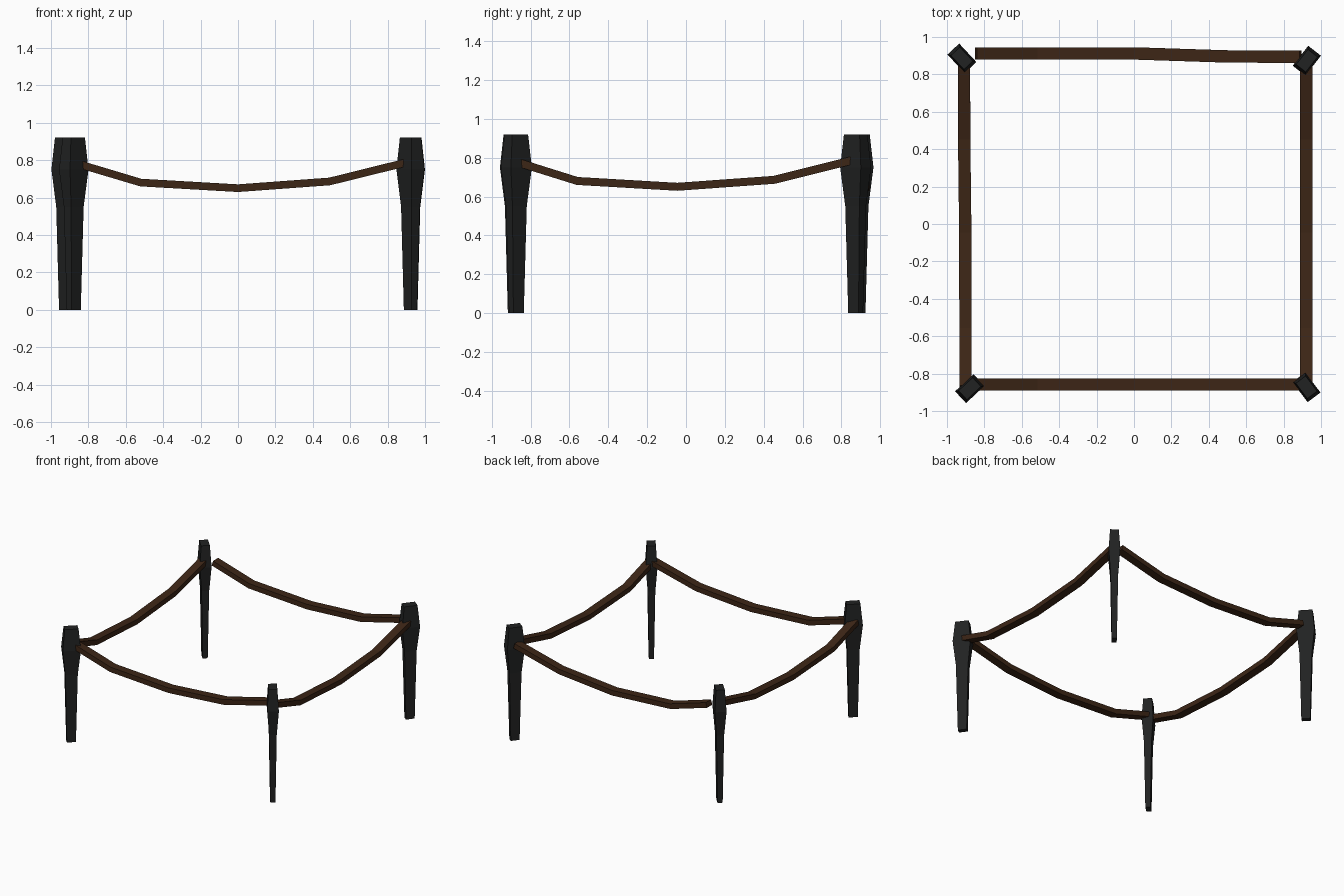
import bpy, bmesh
from math import radians
from mathutils import Vector, Matrix

if "Cube" in bpy.data.objects:
    bpy.data.objects.remove(bpy.data.objects["Cube"])


def material(name, color):
    m = bpy.data.materials.new(name)
    m.diffuse_color = (*color, 1)
    m.use_nodes = True
    m.node_tree.nodes["Principled BSDF"].inputs["Base Color"].default_value = m.diffuse_color
    return m


IRON = material("dark_iron", (0.015, 0.016, 0.016))
WOOD = material("brown_rail", (0.046, 0.019, 0.008))


def loft(name, rings, mat):
    """Skin a row of four-cornered rings and cap both ends."""
    bm = bmesh.new()
    rows = [[bm.verts.new(p) for p in ring] for ring in rings]
    for a, b in zip(rows, rows[1:]):
        for i in range(4):
            j = (i + 1) % 4
            bm.faces.new((a[i], a[j], b[j], b[i]))
    bm.faces.new(rows[0][::-1])
    bm.faces.new(rows[-1])
    bmesh.ops.recalc_face_normals(bm, faces=bm.faces)
    me = bpy.data.meshes.new(name)
    bm.to_mesh(me)
    bm.free()
    me.materials.append(mat)
    ob = bpy.data.objects.new(name, me)
    bpy.context.collection.objects.link(ob)
    return ob


CORNERS = [(-1, -1), (1, -1), (1, 1), (-1, 1)]

# Posts: (height, length, thickness), long side pointing at the centre
POST = [(0, 0.067, 0.038), (0.55, 0.092, 0.056), (0.75, 0.135, 0.086), (0.92, 0.102, 0.065)]


def post(name, x, y, angle):
    rings = [[(sx * l / 2, sy * t / 2, z) for sx, sy in CORNERS] for z, l, t in POST]
    ob = loft(name, rings, IRON)
    ob.matrix_world = Matrix.Translation((x, y, 0)) @ Matrix.Rotation(radians(angle), 4, 'Z')


post("front_left_post", -0.878, -0.88, 43)
post("front_right_post", 0.922, -0.873, -53)
post("back_right_post", 0.924, 0.873, 52)
post("back_left_post", -0.92, 0.886, -47)

# Sagging rails: flat bars swept along five points
SAG = [0.777, 0.68, 0.65, 0.686, 0.785]
W, H = 0.066, 0.041


def rail(name, along, side, axis):
    pts = [Vector((a, s, z)) for a, s, z in zip(along, side, SAG)]
    rings = []
    for i, p in enumerate(pts):
        d = pts[min(i + 1, 4)] - pts[max(i - 1, 0)]
        up = Vector((-d.z, 0, d.x)).normalized()
        ring = [p + Vector((0, sx * W / 2, 0)) + up * (sy * H / 2) for sx, sy in CORNERS]
        rings.append([(q.y, q.x, q.z) if axis == 'Y' else tuple(q) for q in ring])
    loft(name, rings, WOOD)


X = [-0.845, -0.52, 0.0, 0.49, 0.89]
Y = [-0.87, -0.56, -0.045, 0.455, 0.85]
rail("front_rail", X, [-0.858] * 5, 'X')
rail("back_rail", X, [0.912, 0.912, 0.912, 0.896, 0.894], 'X')
rail("right_rail", Y, [0.921] * 5, 'Y')
rail("left_rail", Y, [-0.901, -0.901, -0.902, -0.908, -0.909], 'Y')
